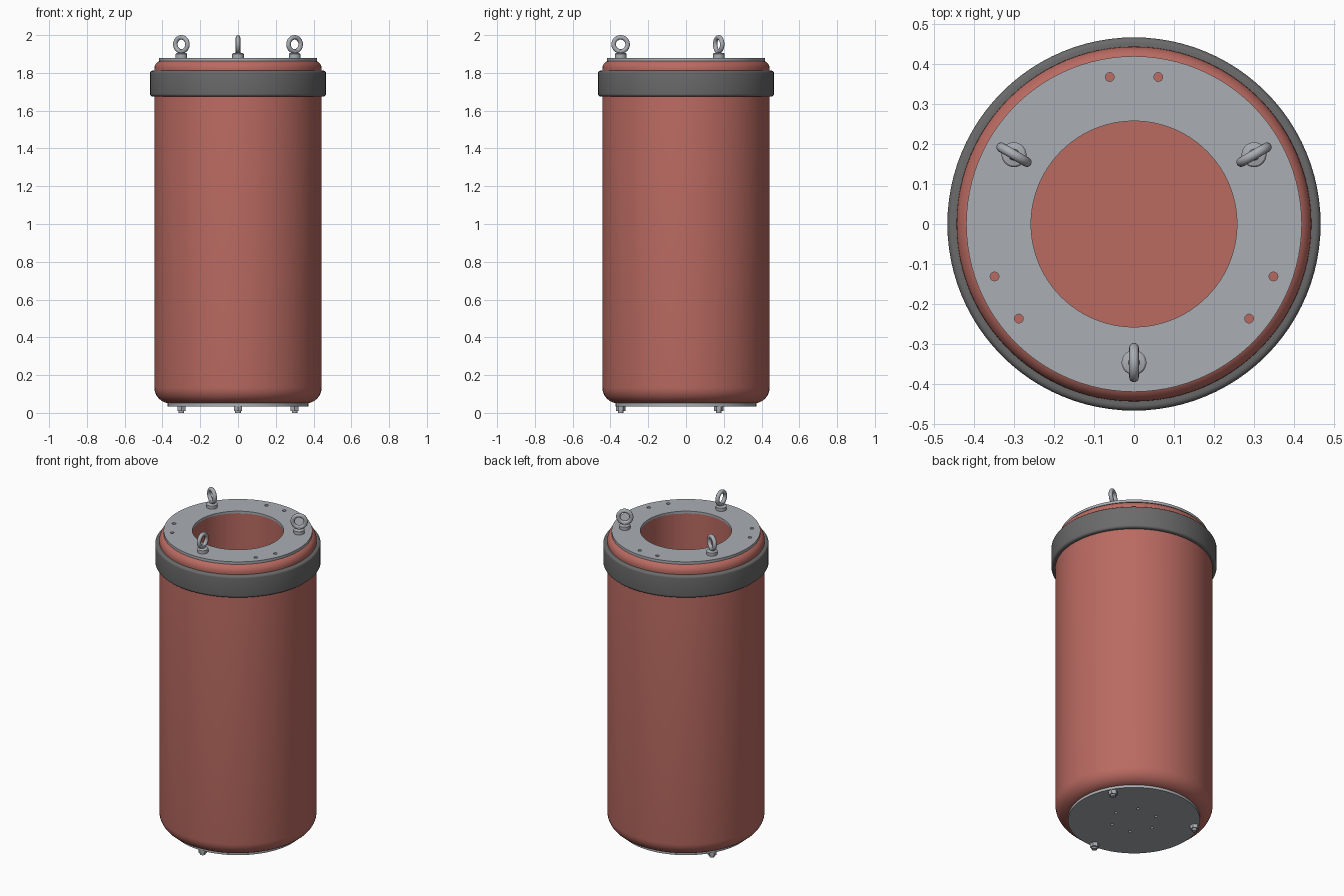
import bpy, bmesh
from math import pi, sin, cos, radians
from mathutils import Matrix

cube = bpy.data.objects.get("Cube")
if cube:
    bpy.data.objects.remove(cube, do_unlink=True)


def material(name, rgb):
    m = bpy.data.materials.new(name)
    m.use_nodes = True
    m.diffuse_color = (*rgb, 1)
    m.node_tree.nodes["Principled BSDF"].inputs["Base Color"].default_value = (*rgb, 1)
    return m


RED = material("brick red", (0.49, 0.145, 0.12))
STEEL = material("steel grey", (0.40, 0.42, 0.45))
RUBBER = material("dark grey", (0.145, 0.145, 0.145))


def arc(r, z, radius, start, end, steps=8):
    """Points of a rounded corner in the profile plane, angles in degrees."""
    angles = [radians(start + (end - start) * i / steps) for i in range(steps + 1)]
    return [(r + radius * cos(a), z + radius * sin(a)) for a in angles]


def shade(obj):
    obj.data.shade_smooth()
    obj.data.set_sharp_from_angle(angle=radians(32))


def lathe(name, profile, mat, sides=96, closed=True, matrix=None):
    """Revolve an (r, z) profile round the z axis."""
    bm = bmesh.new()
    pts = [bm.verts.new((r, 0, z)) for r, z in profile]
    pairs = list(zip(pts, pts[1:])) + ([(pts[-1], pts[0])] if closed else [])
    edges = [bm.edges.new(p) for p in pairs]
    bmesh.ops.spin(bm, geom=pts + edges, cent=(0, 0, 0), axis=(0, 0, 1),
                   angle=2 * pi, steps=sides, use_merge=True)
    bmesh.ops.remove_doubles(bm, verts=bm.verts, dist=1e-5)
    bmesh.ops.recalc_face_normals(bm, faces=bm.faces)
    if matrix:
        bm.transform(matrix)
    mesh = bpy.data.meshes.new(name)
    bm.to_mesh(mesh)
    bm.free()
    mesh.materials.append(mat)
    obj = bpy.data.objects.new(name, mesh)
    bpy.context.collection.objects.link(obj)
    shade(obj)
    return obj


def disc(name, radius, z0, z1, mat, sides, matrix=None):
    return lathe(name, [(0, z0), (radius, z0), (radius, z1), (0, z1)],
                 mat, sides, False, matrix)


def polar(radius, degrees):
    a = radians(degrees)
    return Matrix.Translation((radius * cos(a), radius * sin(a), 0))


def drill(plate, ring, angles, radius, z0, z1):
    """Cut a ring of small blind holes into a plate."""
    for a in angles:
        cutter = disc("hole_cutter", radius, z0, z1, STEEL, 16, polar(ring, a))
        cutter.hide_render = True
        mod = plate.modifiers.new("hole", 'BOOLEAN')
        mod.operation, mod.solver, mod.object = 'DIFFERENCE', 'EXACT', cutter
        bpy.context.view_layer.objects.active = plate
        bpy.ops.object.modifier_apply(modifier=mod.name)
        bpy.data.objects.remove(cutter, do_unlink=True)
    shade(plate)


# Body: rounded can with a deep central bore
BODY_R, BORE_R = 0.443, 0.257
lathe("body",
      [(0, 0.05)] + arc(BODY_R - 0.085, 0.135, 0.085, -90, 0)
      + arc(BODY_R - 0.045, 1.822, 0.045, 0, 90)
      + [(BORE_R, 1.867), (BORE_R, 0.1), (0, 0.1)], RED, closed=False)

# Rubber band round the upper rim
BAND_R, EDGE = 0.466, 0.014
lathe("rim_band",
      [(0.43, 1.675)] + arc(BAND_R - EDGE, 1.675 + EDGE, EDGE, -90, 0, 5)
      + arc(BAND_R - EDGE, 1.812 - EDGE, EDGE, 0, 90, 5) + [(0.43, 1.812)], RUBBER)

# Top ring plate with three pairs of holes
top = lathe("top_plate", [(BORE_R, 1.864), (0.419, 1.864), (0.419, 1.88), (BORE_R, 1.88)], STEEL)
pair_angles = [base + side for base in (90, 210, 330) for side in (-9.4, 9.4)]
drill(top, 0.372, pair_angles, 0.011, 1.867, 1.9)

# Bottom plate with a small circle of holes
bottom = disc("bottom_plate", 0.372, 0.035, 0.052, STEEL, 96)
drill(bottom, 0.132, range(0, 360, 60), 0.009, 0.01, 0.048)

# Lifting eyes above, and their bolts and nuts below
EYE_RING = 0.346
for i, angle in enumerate((30, 150, 270), 1):
    place = polar(EYE_RING, angle) @ Matrix.Rotation(radians(angle), 4, 'Z')
    lathe(f"eye_collar_{i}",
          [(0, 1.878), (0.031, 1.878), (0.031, 1.9), (0.027, 1.904),
           (0.014, 1.907), (0.012, 1.92), (0, 1.92)], STEEL, 32, False, place)
    upright = place @ Matrix.Translation((0, 0, 1.951)) @ Matrix.Rotation(pi / 2, 4, 'X')
    lathe(f"eye_ring_{i}", arc(0.037, 0, 0.012, 0, 337.5, 15), STEEL, 40, True, upright)
    disc(f"bottom_nut_{i}", 0.025, 0.011, 0.036, STEEL, 6, place)
    disc(f"bolt_end_{i}", 0.015, 0, 0.02, STEEL, 20, place)
